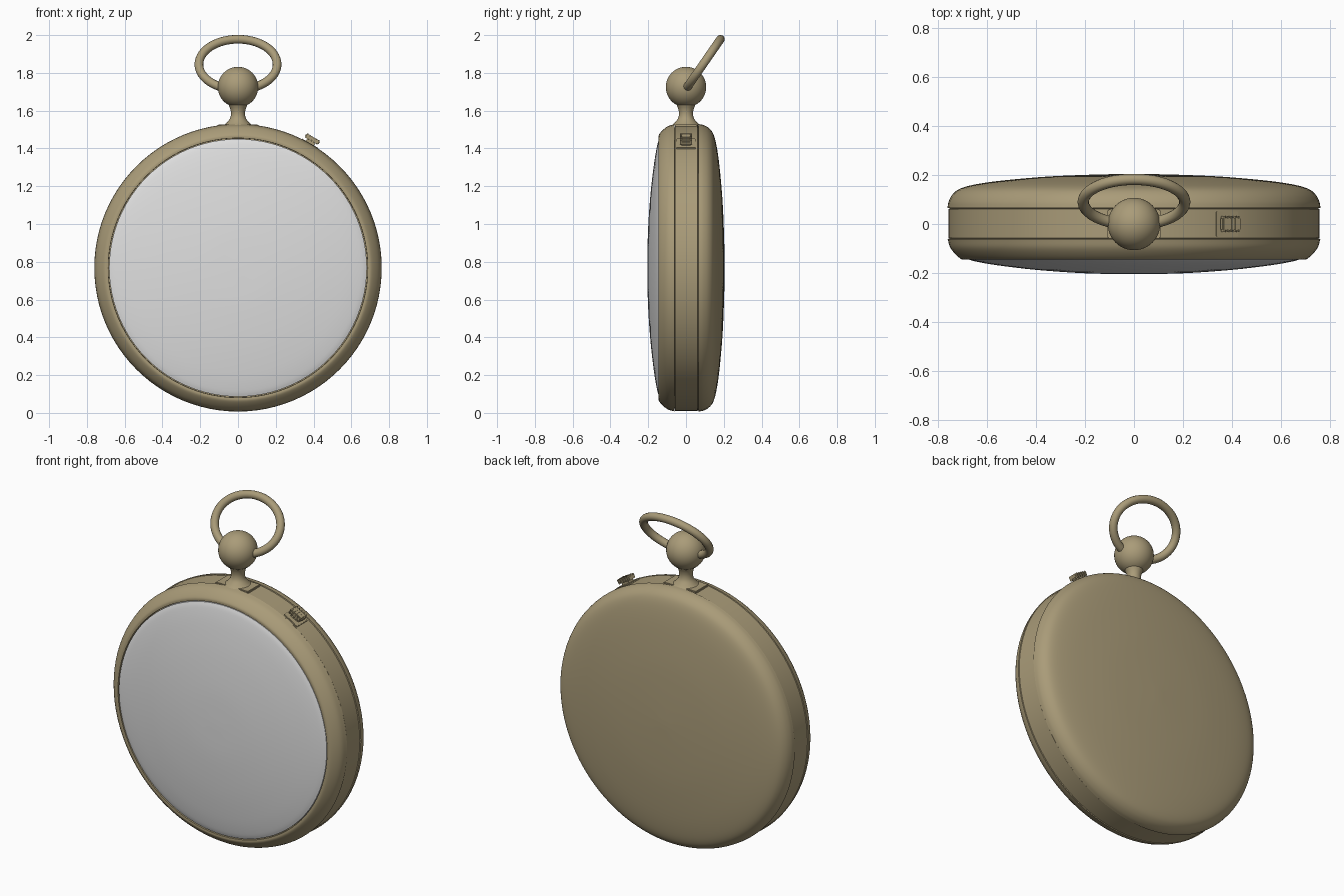
import bpy
import bmesh
from math import sin, cos, pi, radians
from mathutils import Matrix, Vector

cube = bpy.data.objects.get("Cube")
if cube:
    bpy.data.objects.remove(cube, do_unlink=True)

CENTRE = Vector((0, 0, 0.768))      # middle of the round case


def material(name, colour, rough, metal=0.0):
    mat = bpy.data.materials.new(name)
    mat.use_nodes = True
    mat.diffuse_color = (*colour, 1)
    bsdf = mat.node_tree.nodes["Principled BSDF"]
    bsdf.inputs["Base Color"].default_value = (*colour, 1)
    bsdf.inputs["Roughness"].default_value = rough
    return mat


brass = material("brass", (0.40, 0.33, 0.19), 0.5)
crystal = material("pale crystal", (0.74, 0.74, 0.74), 0.4)


def finish(name, bm, mat, angle=35):
    bmesh.ops.recalc_face_normals(bm, faces=bm.faces)
    mesh = bpy.data.meshes.new(name)
    bm.to_mesh(mesh)
    bm.free()
    mesh.materials.append(mat)
    obj = bpy.data.objects.new(name, mesh)
    bpy.context.collection.objects.link(obj)
    bpy.ops.object.select_all(action="DESELECT")
    obj.select_set(True)
    bpy.context.view_layer.objects.active = obj
    bpy.ops.object.shade_smooth_by_angle(angle=radians(angle))
    return obj


def rounded(points, steps=4):
    """Smooth curve through the profile points."""
    p = [Vector(q) for q in points]
    p = [2 * p[0] - p[1]] + p + [2 * p[-1] - p[-2]]
    out = []
    for a, b, c, d in zip(p, p[1:], p[2:], p[3:]):
        for i in range(steps):
            t = i / steps
            out.append(b + 0.5 * t * (c - a + t * (2 * a - 5 * b + 4 * c - d
                                                   + t * (3 * (b - c) + d - a))))
    return out + [p[-2]]


def lathe(name, profile, mat, axis="Z", centre=(0, 0, 0), sides=96):
    """Turn (radius, height) points round an upright or front-to-back axis."""
    bm = bmesh.new()
    verts = [bm.verts.new((r, h, 0) if axis == "Y" else (r, 0, h)) for r, h in profile]
    edges = [bm.edges.new(pair) for pair in zip(verts, verts[1:])]
    bmesh.ops.spin(bm, geom=verts + edges, angle=2 * pi, steps=sides, cent=(0, 0, 0),
                   axis=(0, 1, 0) if axis == "Y" else (0, 0, 1))
    bmesh.ops.remove_doubles(bm, verts=bm.verts, dist=0.0004)
    bmesh.ops.translate(bm, verts=bm.verts, vec=centre)
    return finish(name, bm, mat)


def box(name, size, bevel, place, mat):
    bm = bmesh.new()
    bmesh.ops.create_cube(bm, size=1)
    bmesh.ops.scale(bm, vec=size, verts=bm.verts)
    bmesh.ops.bevel(bm, geom=bm.edges[:], offset=bevel, segments=2, affect="EDGES")
    bmesh.ops.transform(bm, matrix=place, verts=bm.verts)
    return finish(name, bm, mat)


# Round case: domed crystal, rolled bezel, plain band and domed back
lathe("crystal", rounded([(0, -0.205), (0.2, -0.201), (0.4, -0.187),
                          (0.56, -0.168), (0.65, -0.152), (0.682, -0.142)]) + [(0.682, -0.12)],
      crystal, "Y", CENTRE)
lathe("bezel", [(0.68, -0.12), (0.686, -0.12)]
      + rounded([(0.687, -0.145), (0.705, -0.143), (0.73, -0.122), (0.75, -0.095), (0.76, -0.062)])
      + [(0.752, -0.06)], brass, "Y", CENTRE)
lathe("case_band", [(0.74, -0.06), (0.757, -0.058), (0.757, 0.062), (0.74, 0.064)],
      brass, "Y", CENTRE)
lathe("case_back", [(0.75, 0.064)]
      + rounded([(0.761, 0.066), (0.756, 0.092), (0.74, 0.121), (0.71, 0.144), (0.65, 0.161),
                 (0.54, 0.177), (0.36, 0.193), (0.18, 0.201), (0, 0.205)]),
      brass, "Y", CENTRE)

# Flat seat, flared neck and ball on top of the case
box("neck_seat", (0.215, 0.118, 0.04), 0.003, Matrix.Translation((0, 0, 1.508)), brass)
lathe("neck", rounded([(0.072, 1.525), (0.058, 1.538), (0.042, 1.56), (0.037, 1.585),
                       (0.041, 1.61), (0.05, 1.632), (0.052, 1.65)]), brass, sides=40)
lathe("ball", [(0.107 * sin(pi * i / 24), 1.725 - 0.107 * cos(pi * i / 24)) for i in range(25)],
      brass, sides=48)

# Oval bow, leaning back and passing through the ball
bm = bmesh.new()
SIDES, AROUND = 80, 14
lean = Vector((0, 0.092, 0.133))
rings = []
for i in range(SIDES):
    a = 2 * pi * i / SIDES
    middle = Vector((0.207 * cos(a), 0.09, 1.845)) + lean * sin(a)
    outward = (Vector((cos(a) / 0.207, 0, 0)) + lean.normalized() * sin(a) / lean.length).normalized()
    across = Vector((1, 0, 0)).cross(lean).normalized()
    rings.append([bm.verts.new(middle + 0.023 * (outward * cos(b) + across * sin(b)))
                  for b in (2 * pi * j / AROUND for j in range(AROUND))])
for i in range(SIDES):
    here, after = rings[i], rings[(i + 1) % SIDES]
    for j in range(AROUND):
        k = (j + 1) % AROUND
        bm.faces.new((here[j], here[k], after[k], after[j]))
finish("bow", bm, brass)

# Ribbed push button on the upper left of the band
radial = Matrix.Translation(CENTRE) @ Matrix.Rotation(radians(30), 4, "Y")


def on_band(along, height):
    return radial @ Matrix.Translation((along, 0, height))


box("button_seat", (0.1, 0.1, 0.014), 0.002, on_band(0, 0.755), brass)
box("button_stem", (0.05, 0.045, 0.04), 0.003, on_band(0, 0.77), brass)
box("button_cap", (0.085, 0.054, 0.024), 0.005, on_band(0, 0.787), brass)
for i in range(5):
    box("button_rib", (0.007, 0.066, 0.028), 0.002, on_band((i - 2) * 0.017, 0.787), brass)
